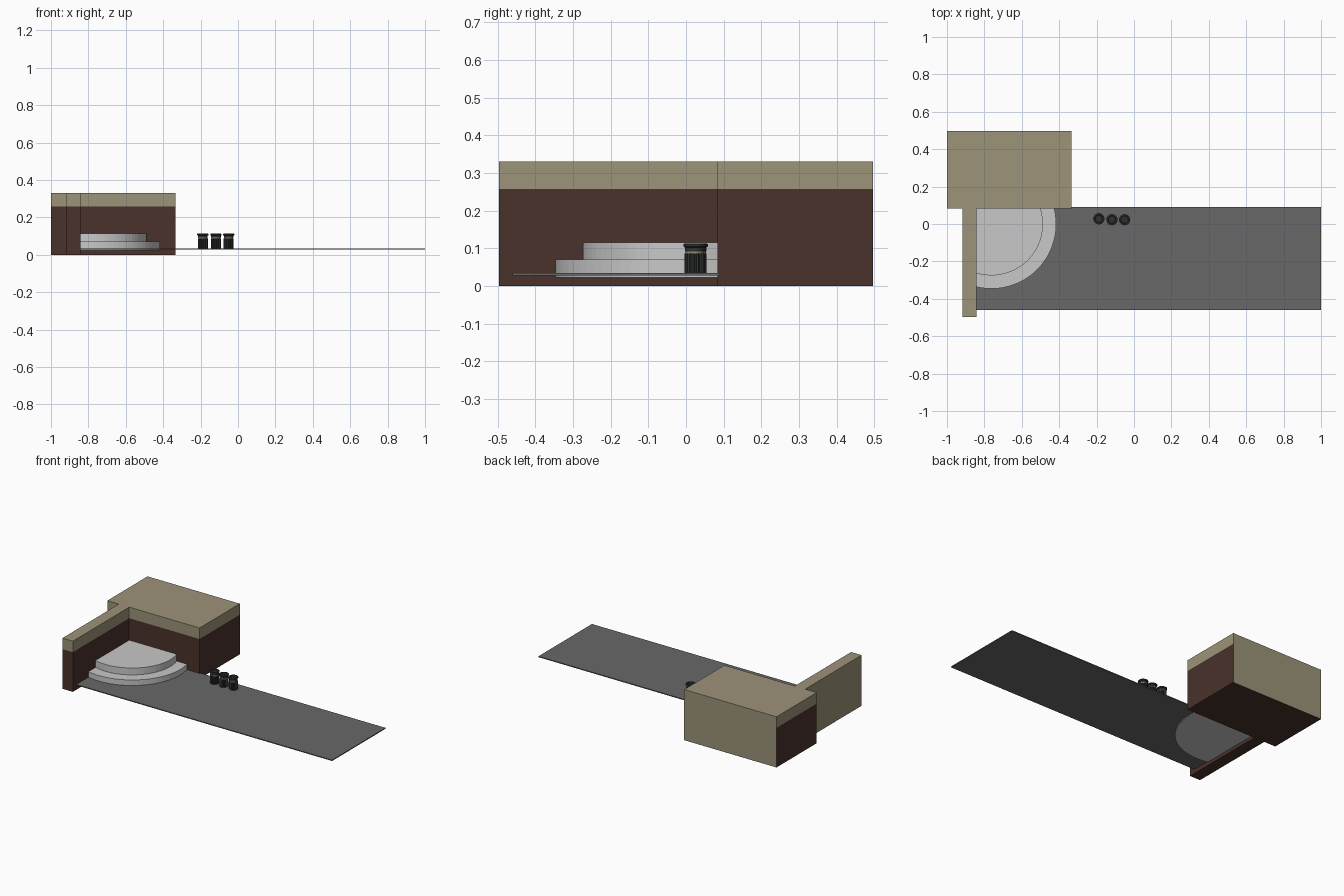
import bpy, bmesh, math
from mathutils import Matrix, Vector

if "Cube" in bpy.data.objects:
    bpy.data.objects.remove(bpy.data.objects["Cube"])


def material(name, rgb):
    m = bpy.data.materials.new(name)
    m.diffuse_color = (*rgb, 1)
    m.use_nodes = True
    m.node_tree.nodes["Principled BSDF"].inputs["Base Color"].default_value = m.diffuse_color
    return m


TAN = material("tan stone", (0.335, 0.292, 0.19))
BROWN = material("dark brown", (0.067, 0.032, 0.024))
PAVING = material("grey paving", (0.138, 0.138, 0.138))
STEP = material("light grey step", (0.58, 0.58, 0.58))
BIN = material("charcoal metal", (0.028, 0.03, 0.03))
BRASS = material("brass band", (0.30, 0.26, 0.15))


def finish(name, bm, *mats):
    bmesh.ops.recalc_face_normals(bm, faces=bm.faces)
    me = bpy.data.meshes.new(name)
    bm.to_mesh(me)
    bm.free()
    ob = bpy.data.objects.new(name, me)
    bpy.context.collection.objects.link(ob)
    for m in mats:
        me.materials.append(m)
    return ob


def box(lo, hi):
    bm = bmesh.new()
    lo, hi = Vector(lo), Vector(hi)
    size = hi - lo
    bmesh.ops.create_cube(bm, size=1, matrix=Matrix.Translation((lo + hi) / 2)
                          @ Matrix.Diagonal((*size, 1)))
    return bm


def banded_block(name, lo, hi, tan_side):
    """Brown block with a tan top band; the side facing tan_side is all tan."""
    bm = box(lo, hi)
    bmesh.ops.bisect_plane(bm, geom=bm.verts[:] + bm.edges[:] + bm.faces[:],
                           plane_co=(0, 0, 0.258), plane_no=(0, 0, 1))
    bmesh.ops.recalc_face_normals(bm, faces=bm.faces)
    for f in bm.faces:
        f.normal_update()
        high = f.calc_center_median().z > 0.258
        f.material_index = 0 if high or f.normal.dot(Vector(tan_side)) > 0.9 else 1
    return finish(name, bm, TAN, BROWN)


# Building block and the low wall running forward from it
banded_block("building", (-1, 0.083, 0), (-0.335, 0.497, 0.33), (0, 1, 0))
banded_block("side_wall", (-0.917, -0.497, 0), (-0.842, 0.083, 0.33), (-1, 0, 0))

# Thin paved strip
finish("pavement", box((-0.842, -0.46, 0.028), (1, 0.09, 0.034)), PAVING)


# Rounded corner steps, cut off by the wall and the building
def corner_step(name, r, z0, z1, cx=-0.762, wall_x=-0.842, back_y=0.083, n=24):
    a0 = math.asin(back_y / r)
    a1 = -math.pi / 2 - math.asin((cx - wall_x) / r)
    pts = [(cx + r * math.cos(a0 + (a1 - a0) * i / n),
            r * math.sin(a0 + (a1 - a0) * i / n)) for i in range(n + 1)]
    pts.append((wall_x, back_y))
    bm = bmesh.new()
    face = bm.faces.new([bm.verts.new((x, y, z0)) for x, y in pts])
    ext = bmesh.ops.extrude_face_region(bm, geom=[face], use_keep_orig=True)
    top = [v for v in ext["geom"] if isinstance(v, bmesh.types.BMVert)]
    bmesh.ops.translate(bm, verts=top, vec=(0, 0, z1 - z0))
    finish(name, bm, STEP)


corner_step("lower_step", 0.346, 0.022, 0.07)
corner_step("upper_step", 0.275, 0.07, 0.115)


# Litter bins: turned profiles, with a ribbed body
def lathe(name, profile, x, y, mat, sides=24, rib=0.0):
    bm = bmesh.new()
    rings = []
    for r, z in profile:
        rings.append([bm.verts.new((
            x + (r - rib * (i % 2)) * math.cos(2 * math.pi * i / sides),
            y + (r - rib * (i % 2)) * math.sin(2 * math.pi * i / sides), z))
            for i in range(sides)])
    for a, b in zip(rings, rings[1:]):
        for i in range(sides):
            j = (i + 1) % sides
            bm.faces.new((a[i], a[j], b[j], b[i]))
    bm.faces.new(rings[0])
    bm.faces.new(rings[-1])
    return finish(name, bm, mat)


for k, (x, y) in enumerate([(-0.188, 0.028), (-0.118, 0.023), (-0.05, 0.023)], 1):
    lathe(f"bin_{k}_body", [(0.027, 0.034), (0.027, 0.086)], x, y, BIN, 32, 0.003)
    lathe(f"bin_{k}_band", [(0.0245, 0.086), (0.0245, 0.092)], x, y, BRASS)
    lathe(f"bin_{k}_lid", [(0.026, 0.092), (0.026, 0.102), (0.030, 0.105), (0.030, 0.111),
                           (0.027, 0.113), (0.021, 0.113), (0.019, 0.104)], x, y, BIN)
